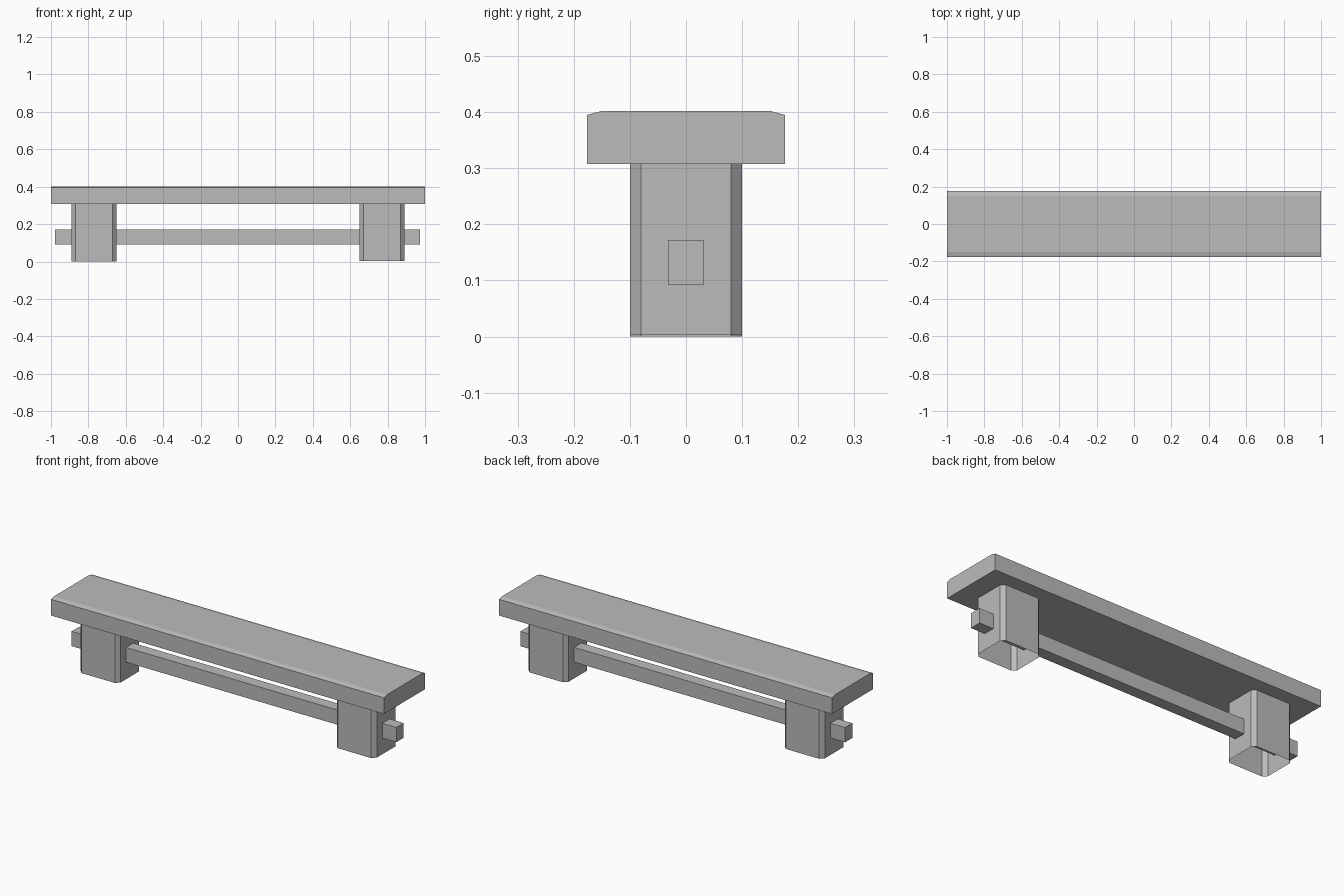
import bpy, bmesh

cube = bpy.data.objects.get("Cube")
if cube:
    bpy.data.objects.remove(cube, do_unlink=True)

GREY = (0.5, 0.5, 0.5, 1)
mat = bpy.data.materials.new("stone_grey")
mat.use_nodes = True
mat.diffuse_color = GREY
mat.node_tree.nodes["Principled BSDF"].inputs["Base Color"].default_value = GREY


def prism(name, profile, depth, capped=True):
    """Extrude a closed outline of 3D points along the depth vector."""
    bm = bmesh.new()
    start = [bm.verts.new(p) for p in profile]
    end = [bm.verts.new([a + d for a, d in zip(p, depth)]) for p in profile]
    n = len(profile)
    for i in range(n):
        j = (i + 1) % n
        bm.faces.new((start[i], start[j], end[j], end[i]))
    if capped:
        bm.faces.new(start[::-1])
        bm.faces.new(end)
    bmesh.ops.recalc_face_normals(bm, faces=bm.faces)
    mesh = bpy.data.meshes.new(name)
    bm.to_mesh(mesh)
    bm.free()
    mesh.materials.append(mat)
    obj = bpy.data.objects.new(name, mesh)
    bpy.context.collection.objects.link(obj)
    return obj


# Seat slab with shallow bevels along its long top edges
half = [(0.176, 0.307), (0.176, 0.395), (0.15, 0.402)]
section = half + [(-y, z) for y, z in reversed(half)]
prism("seat", [(-1, y, z) for y, z in section], (2, 0, 0))

# Stretcher bar running through both legs
bar = [(-0.032, 0.092), (0.031, 0.092), (0.031, 0.172), (-0.032, 0.172)]
prism("stretcher", [(-0.978, y, z) for y, z in bar], (1.952, 0, 0))

# Hollow legs with chamfered corners, open at the bottom
W, D, C = 0.12, 0.10, 0.02
corner = [(W, D - C), (W - C, D)]
outline = corner + [(-x, y) for x, y in reversed(corner)]
outline += [(-x, -y) for x, y in outline]
for name, cx, base in (("right_leg", -0.77, 0.0), ("left_leg", 0.77, 0.004)):
    prism(name, [(cx + x, y, base) for x, y in outline],
          (0, 0, 0.307 - base), capped=False)
